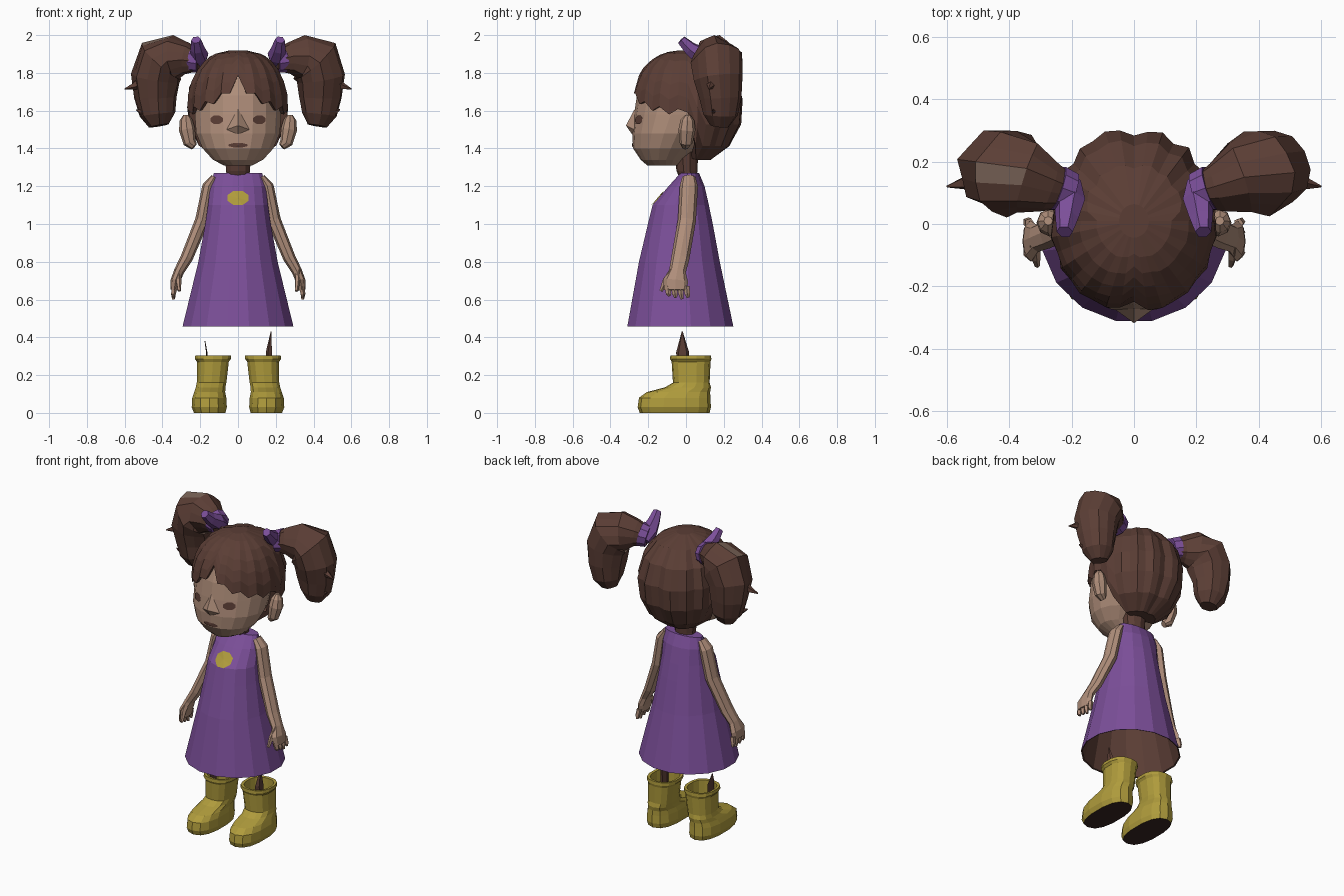
import bpy, bmesh, math, random
from mathutils import Vector
from mathutils.bvhtree import BVHTree

random.seed(4)
cube = bpy.data.objects.get("Cube")
if cube:
    bpy.data.objects.remove(cube)


def material(name, r, g, b):
    m = bpy.data.materials.new(name)
    m.use_nodes = True
    m.diffuse_color = (r, g, b, 1)
    m.node_tree.nodes["Principled BSDF"].inputs["Base Color"].default_value = (r, g, b, 1)
    return m


PURPLE = material("purple cloth", .2, .078, .32)
YELLOW = material("yellow rubber", .43, .33, .045)
BROWN = material("brown hair", .105, .048, .036)
SKIN = material("skin", .43, .27, .195)
DARK = material("dark sole", .04, .018, .016)
SHEEN = material("hair sheen", .2, .13, .1)


def finish(name, bm, mats, rule=None):
    bmesh.ops.recalc_face_normals(bm, faces=bm.faces)
    if rule:
        for f in bm.faces:
            f.material_index = rule(f)
    me = bpy.data.meshes.new(name)
    bm.to_mesh(me)
    bm.free()
    ob = bpy.data.objects.new(name, me)
    for m in mats:
        me.materials.append(m)
    bpy.context.collection.objects.link(ob)
    return ob


def loft(name, rings, mats, rule=None, caps=(True, True)):
    """Skin a list of equal-length closed rings."""
    bm = bmesh.new()
    vs = [[bm.verts.new(p) for p in r] for r in rings]
    n = len(rings[0])
    for a, b in zip(vs, vs[1:]):
        for i in range(n):
            j = (i + 1) % n
            bm.faces.new((a[i], a[j], b[j], b[i]))
    if caps[0]:
        bm.faces.new(vs[0][::-1])
    if caps[1]:
        bm.faces.new(vs[-1])
    return finish(name, bm, mats, rule)


def oval(z, cx, cy, rx, ry, n=16, power=1.0):
    """Flat (super)ellipse at height z."""
    pts = []
    for i in range(n):
        a = math.tau * (i + .5) / n
        c, s = math.cos(a), math.sin(a)
        pts.append(Vector((cx + rx * math.copysign(abs(c) ** power, c),
                           cy + ry * math.copysign(abs(s) ** power, s), z)))
    return pts


def tube(name, path, side, mats, n=8, rough=0, rule=None):
    """Tube along (x, y, z, r_across, r_depth) points, x mirrored by side."""
    pts = [Vector((p[0] * side, p[1], p[2])) for p in path]
    wobble = [1 + rough * (-1) ** i for i in range(n)]
    rings = []
    for k, p in enumerate(path):
        t = (pts[min(k + 1, len(pts) - 1)] - pts[max(k - 1, 0)]).normalized()
        b = Vector((0, 1, 0))
        b = (b - t * t.dot(b)).normalized()
        m = t.cross(b)
        ring = []
        for i in range(n):
            a = math.tau * i / n
            w = wobble[i] + random.uniform(-rough, rough)
            ring.append(pts[k] + (m * math.cos(a) * p[3] + b * math.sin(a) * p[-1]) * w)
        rings.append(ring)
    return loft(name, rings, mats, rule)


def plate(name, outline, target, mat, lift=.006, bulge=0):
    """Thin fan of faces laid over the front of the target, in (x, z)."""
    bm = bmesh.new()
    bm.from_mesh(target.data)
    tree = BVHTree.FromBMesh(bm)
    bm.free()

    def drop(x, z, d):
        hit = tree.ray_cast(Vector((x, -2, z)), Vector((0, 1, 0)))[0]
        return Vector((x, hit.y - d, z))
    n = len(outline)
    mid = (sum(p[0] for p in outline) / n, sum(p[1] for p in outline) / n)
    bm = bmesh.new()
    c = bm.verts.new(drop(*mid, lift + bulge))
    vs = [bm.verts.new(drop(*p, lift)) for p in outline]
    for i in range(n):
        f = bm.faces.new((c, vs[i], vs[(i + 1) % n]))
        f.normal_update()
        if f.normal.y > 0:
            f.normal_flip()
    me = bpy.data.meshes.new(name)
    bm.to_mesh(me)
    bm.free()
    me.materials.append(mat)
    bpy.context.collection.objects.link(bpy.data.objects.new(name, me))


def blob(x, z, rx, rz, n=8):
    return [(x + rx * math.cos(math.tau * (i + .5) / n),
             z + rz * math.sin(math.tau * (i + .5) / n)) for i in range(n)]


# Dress with a hollow brown lining
dress = loft("dress", [oval(*r) for r in (
    (.458, 0, -.03, .299, .286), (.8, 0, -.035, .214, .218), (1.0, 0, -.03, .177, .175),
    (1.1, 0, -.028, .162, .152), (1.2, 0, .003, .15, .097), (1.27, 0, .02, .13, .05))],
    [PURPLE], caps=(False, True))
lining = loft("dress_lining", [oval(*r) for r in (
    (.458, 0, -.03, .299, .286), (.461, 0, -.03, .291, .278), (.8, 0, -.035, .206, .21),
    (1.1, 0, -.028, .154, .144), (1.2, 0, .003, .14, .088))], [BROWN], caps=(False, True))
lining.data.flip_normals()
plate("dress_badge", blob(0, 1.138, .06, .041), dress, YELLOW)

# Neck and head
loft("neck", [oval(z, 0, cy, rx, ry, 10) for z, cy, rx, ry in (
    (1.2, .02, .06, .035), (1.28, .005, .066, .055), (1.38, 0, .075, .065))], [BROWN])
head = loft("head", [oval(z, 0, cy, rx, ry, 18) for z, cy, rx, ry in (
    (1.31, -.12, .075, .085), (1.34, -.125, .135, .115), (1.4, -.11, .19, .17),
    (1.48, -.08, .225, .205), (1.58, -.04, .232, .235), (1.68, -.01, .232, .25),
    (1.78, 0, .19, .225), (1.85, 0, .1, .12))], [SKIN])
plate("nose", [(0, 1.61), (.06, 1.5), (0, 1.475), (-.06, 1.5)], head, SKIN, .001, .036)
plate("mouth", blob(0, 1.417, .054, .013), head, BROWN)

# Hair cap: one strand ridge per column, with a rim that frames the face
COLS, ROWS = 36, 7


def rim_height(a):
    u, v = abs(math.cos(a)), math.sin(a)
    if v < 0:
        return 1.77 - .18 * u ** .6
    return 1.59 - .25 * min(1, v / .25)


hair = [[] for _ in range(ROWS + 1)]
for i in range(COLS):
    a = math.tau * i / COLS - math.pi / 2
    ridge = 1 + .018 * (-1) ** i + random.uniform(-.014, .014)
    if i == COLS // 2:
        ridge = .93                                  # notch between the back lobes
    rim = rim_height(a) + .017 * (-1) ** i * (math.sin(a) < 0)
    low = math.asin((rim - 1.62) / .3)
    for k in range(ROWS):
        phi = low + (math.radians(84) - low) * k / (ROWS - 1)
        c = math.cos(phi) ** (.76 if phi > 0 else .85)
        if k < ROWS - 1:
            c *= ridge + random.uniform(-.012, .012)
        p = Vector((.266 * c * math.cos(a), .01 + .298 * c * math.sin(a), 1.62 + .3 * math.sin(phi)))
        if k == 0:
            inset = .84 if math.sin(a) < .2 else .3
            hair[0].append(Vector((p.x * inset, .01 + (p.y - .01) * inset, p.z + .01)))
        hair[k + 1].append(p)
loft("hair_cap", hair, [BROWN], caps=(False, True))


# Boot faces: rubber, sole, lining
def boot_rule(f):
    c = f.calc_center_median()
    if f.normal.z < -.9:
        return 1
    return 2 if f.normal.z > .9 and c.z > .18 and len(f.verts) > 4 else 0


for side, word in ((1, "left"), (-1, "right")):
    # Boots
    rows = ((0, .15, -.06, .085, .185), (.03, .152, -.062, .095, .194), (.08, .152, -.06, .092, .189),
            (.11, .15, -.04, .084, .168), (.135, .145, .01, .08, .122), (.16, .14, .028, .08, .097),
            (.27, .133, .027, .086, .103), (.285, .133, .025, .097, .109), (.305, .132, .025, .096, .108),
            (.303, .132, .025, .08, .09), (.22, .132, .025, .078, .088))
    loft(word + "_boot", [oval(z, x * side, y, rx, ry, 14, .82) for z, x, y, rx, ry in rows],
         [YELLOW, DARK, BROWN], boot_rule)
    # Leg remnants in the boots
    top = .43 if side > 0 else .38
    wide = .018 if side > 0 else .004
    tube(word + "_leg_stub", [(.165, -.015, .2, wide, .03), (.165, -.018, .32, wide, .036),
                              (.175, -.02, top, .002, .003)], side, [BROWN], 5)

    # Arm, fingers and thumb
    tube(word + "_arm", [
        (.125, .015, 1.25, .018, .035), (.155, .015, 1.2, .034, .048), (.19, .005, 1.02, .037, .048),
        (.272, -.03, .82, .033, .048), (.312, -.045, .75, .027, .045), (.331, -.055, .7, .026, .066),
        (.338, -.055, .65, .02, .06)], side, [SKIN])
    for k in range(4):
        y = -.097 + .033 * k
        tube(f"{word}_finger_{k + 1}", [(.335, y, .67, .016, .017), (.343, y + .005, .63, .014, .015),
             (.342, y + .01, .602 + .008 * abs(k - 2), .008, .008)], side, [SKIN], 5)
    tube(word + "_thumb", [(.318, -.06, .75, .018, .025), (.315, -.105, .7, .015, .02),
                           (.31, -.133, .645, .009, .009)], side, [SKIN], 5)

    # Ear and eye
    tube(word + "_ear", [(.232, -.005, 1.41, .02, .02), (.255, 0, 1.43, .034, .035),
                         (.27, .005, 1.5, .043, .045), (.275, .008, 1.55, .034, .036),
                         (.275, .01, 1.577, .014, .014)], side, [SKIN])
    plate(word + "_eye", blob(.113 * side, 1.552, .035, .025), head, BROWN)

    # Pigtail with loose tips
    tube(word + "_pigtail", [
        (.2, .1, 1.86, .05), (.27, .12, 1.875, .08), (.34, .15, 1.88, .115), (.405, .165, 1.86, .138),
        (.437, .175, 1.77, .128), (.437, .185, 1.67, .11), (.43, .185, 1.58, .092),
        (.42, .18, 1.52, .05)], side, [BROWN, SHEEN], 13, .04,
        lambda f: int(f.normal.z > .93 and abs(f.calc_center_median().x) > .29))
    tube(word + "_upper_wisp", [(.5, .14, 1.76, .04), (.55, .13, 1.73, .02),
                                (.6, .12, 1.715, .003)], side, [BROWN], 5)
    tube(word + "_lower_wisp", [(.45, .15, 1.6, .03), (.51, .15, 1.59, .018),
                                (.54, .14, 1.605, .003)], side, [BROWN], 5)

    # Hair tie: band plus upright knot
    tube(word + "_tie_band", [(.2, .1, 1.865, .066), (.245, .115, 1.875, .075)], side, [PURPLE], 10)
    tube(word + "_tie_knot", [(.195, .14, 1.85, .025), (.205, .08, 1.89, .05), (.215, .02, 1.93, .038),
                              (.222, -.025, 1.975, .026)], side, [PURPLE], 6)
